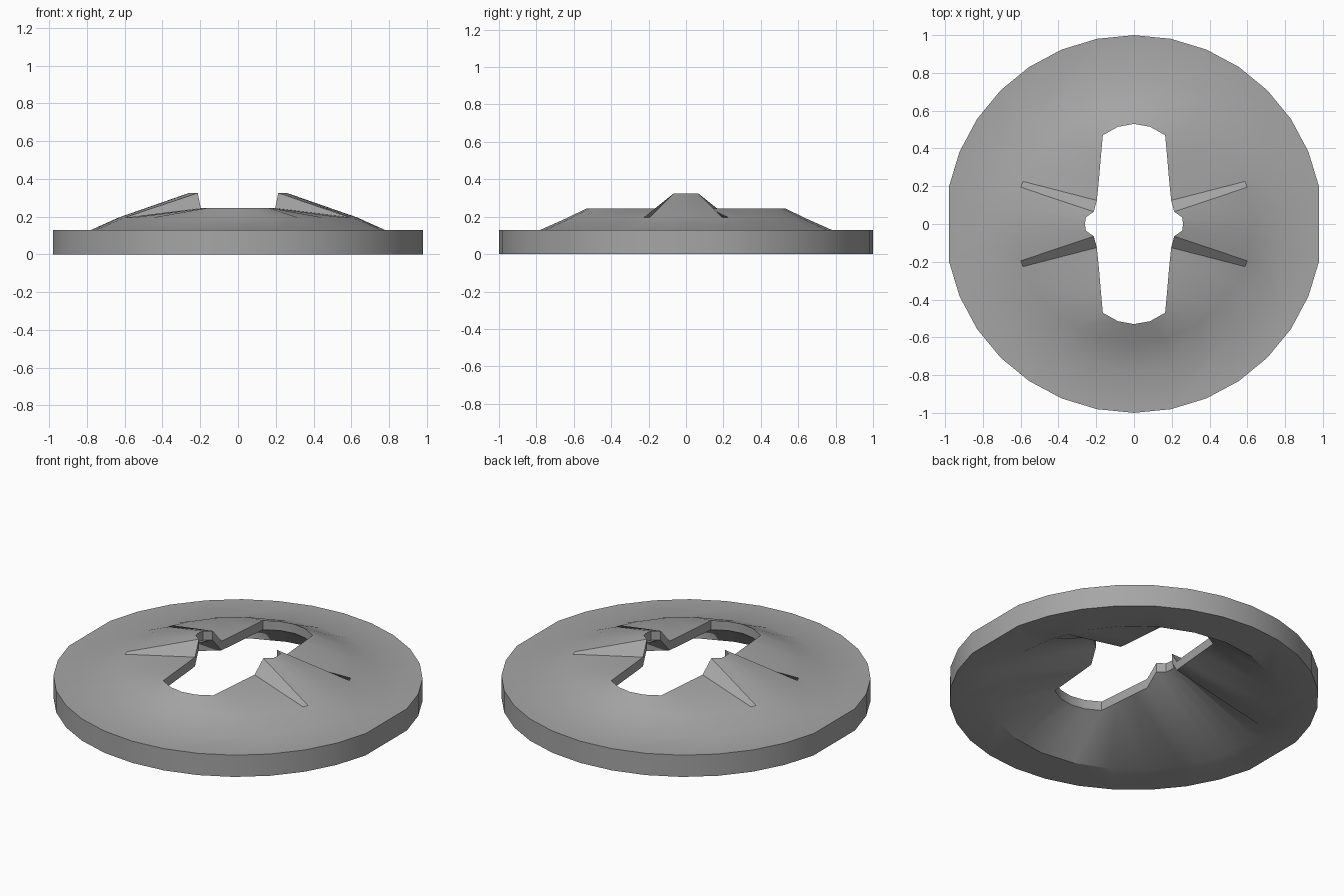
import bpy, bmesh
from math import sin, cos, radians, pi

cube = bpy.data.objects.get("Cube")
if cube:
    bpy.data.objects.remove(cube)

FLANGE = 0.13      # flange thickness
SHEET = 0.055      # thickness at the slot edge
RIM = 0.778        # foot of the dome, 24-sided


def rim_point(deg, z):
    r = RIM * cos(radians(7.5)) / cos(radians(deg % 15 - 7.5))
    return (r * cos(radians(deg)), r * sin(radians(deg)), z)


def full_loop(quarter):
    """Mirror a quarter (from +x to +y) into a closed ring."""
    half = quarter + [(-x, y, z) for x, y, z in quarter[-2::-1]]
    return half + [(-x, -y, z) for x, y, z in half[1:-1]]


def lowered(points, d):
    return [(x, y, z - d) for x, y, z in points]


# Slot edge: notch, tooth, valley, straight side, rounded end
slot = [(0.26, 0, 0.325), (0.255, 0.035, 0.325), (0.213, 0.065, 0.325),
        (0.197, 0.125, 0.245), (0.187, 0.22, 0.245), (0.176, 0.35, 0.245),
        (0.165, 0.47, 0.245), (0.085, 0.515, 0.245), (0, 0.53, 0.245)]
# Bend where the dome slope changes, and the foot of the dome
bend = [(0.63 * cos(radians(a)), 0.63 * sin(radians(a)), 0.196)
        for a in (0, 8, 18, 21, 30, 45, 60, 75, 90)]
foot = [rim_point(a, FLANGE) for a in (0, 7.5, 15, 22.5, 30, 45, 60, 75, 90)]

bm = bmesh.new()


def ring(points):
    return [bm.verts.new(p) for p in points]


def skin(a, b):
    n = len(a)
    for i in range(n):
        j = (i + 1) % n
        bm.faces.new((a[i], a[j], b[j], b[i]))


def loop_edges(loop):
    n = len(loop)
    out = []
    for i in range(n):
        pair = (loop[i], loop[(i + 1) % n])
        out.append(bm.edges.get(pair) or bm.edges.new(pair))
    return out


# Dome with its toothed slot, top to underside
rings = [ring(full_loop(q)) for q in
         (foot, bend, slot, lowered(slot, SHEET), lowered(foot, FLANGE))]
for a, b in zip(rings, rings[1:]):
    skin(a, b)

# Flange: outer wall, flattened at both sides
angles = [2 * pi * i / 32 for i in range(32) if i % 16]
wall = [ring([(cos(a), sin(a), z) for a in angles]) for z in (0, FLANGE)]
skin(*wall)
bmesh.ops.bridge_loops(bm, edges=loop_edges(wall[1]) + loop_edges(rings[0]))
bmesh.ops.bridge_loops(bm, edges=loop_edges(wall[0]) + loop_edges(rings[-1]))
bmesh.ops.recalc_face_normals(bm, faces=bm.faces)

mesh = bpy.data.meshes.new("slotted_retaining_washer")
bm.to_mesh(mesh)
bm.free()
washer = bpy.data.objects.new("slotted_retaining_washer", mesh)
bpy.context.collection.objects.link(washer)

# Plain grey metal
grey = bpy.data.materials.new("mid_grey")
grey.use_nodes = True
colour = (0.38, 0.38, 0.38, 1)
grey.diffuse_color = colour
grey.node_tree.nodes["Principled BSDF"].inputs["Base Color"].default_value = colour
mesh.materials.append(grey)

bpy.ops.object.select_all(action="DESELECT")
washer.select_set(True)
bpy.context.view_layer.objects.active = washer
bpy.ops.object.shade_smooth_by_angle(angle=radians(30))
